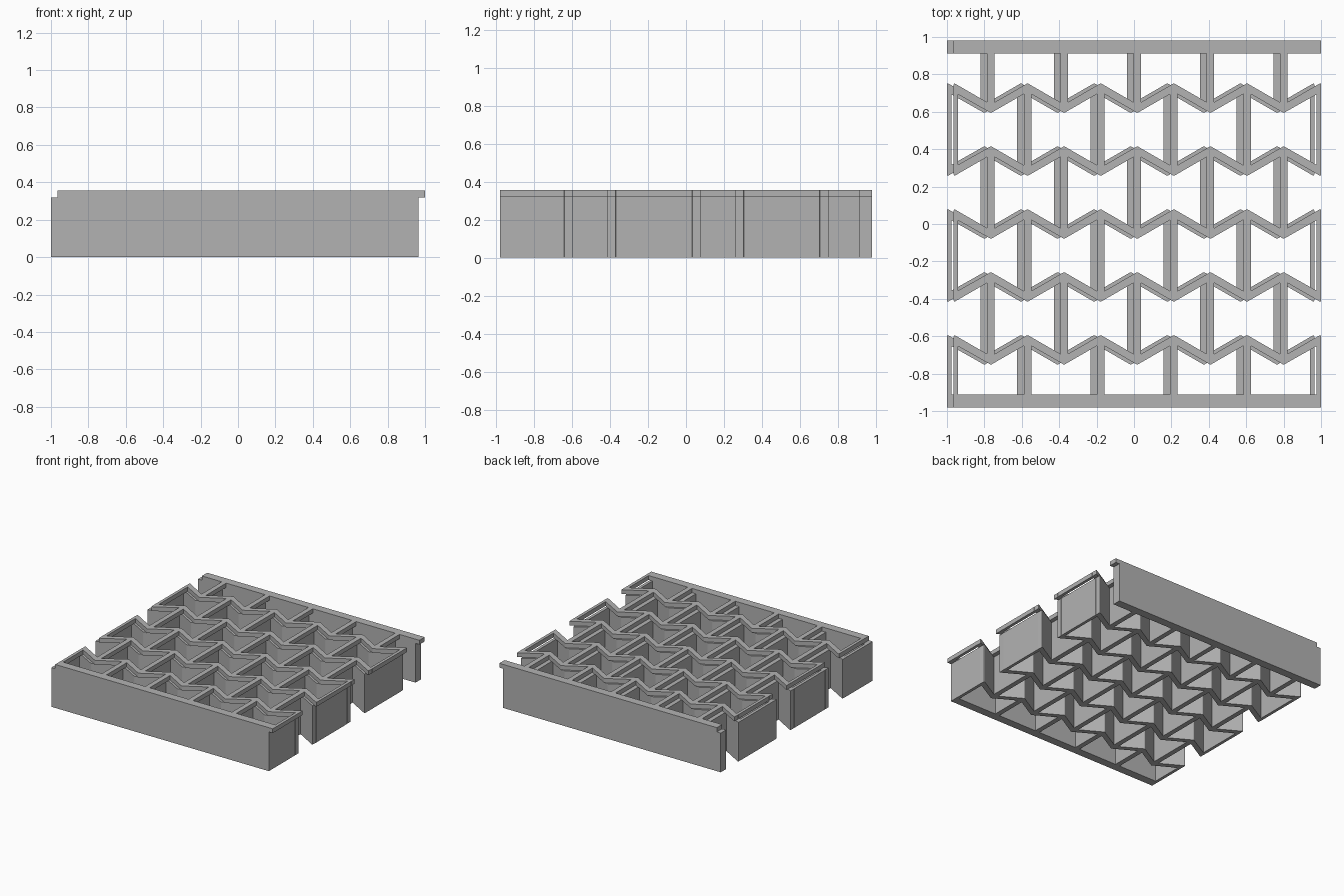
import bpy
import bmesh
import math

PITCH = 0.1956            # distance between neighbouring zigzag nodes
WALL = 0.04               # wall thickness
HALF_X = 0.9825           # half length of one layer
ROW = 0.3365              # distance between zigzag rows
SLOPE = math.tan(math.radians(30))
AMP = PITCH * SLOPE / 2
HALF_V = WALL / math.cos(math.radians(30)) / 2   # half strut thickness along y
BAR_IN, BAR_OUT = 0.912, 0.98
BLUNT = 0.003             # blunted zigzag tips
# name, bottom, top, sideways offset
LAYERS = (("body", 0.0, 0.32, -0.0175), ("lip", 0.32, 0.355, 0.0175))

cube = bpy.data.objects.get("Cube")
if cube:
    bpy.data.objects.remove(cube, do_unlink=True)

grey = bpy.data.materials.new("plain_grey")
grey.use_nodes = True
colour = (0.45, 0.45, 0.45, 1)
grey.diffuse_color = colour
grey.node_tree.nodes["Principled BSDF"].inputs["Base Color"].default_value = colour


def prism_object(name, outlines, z0, z1, dx):
    """Extrude a list of flat outlines upwards into one object."""
    bm = bmesh.new()
    for outline in outlines:
        face = bm.faces.new([bm.verts.new((x + dx, y, z0)) for x, y in outline])
        top = bmesh.ops.extrude_face_region(bm, geom=[face])["geom"]
        verts = [v for v in top if isinstance(v, bmesh.types.BMVert)]
        bmesh.ops.translate(bm, verts=verts, vec=(0, 0, z1 - z0))
    bmesh.ops.recalc_face_normals(bm, faces=bm.faces)
    mesh = bpy.data.meshes.new(name)
    bm.to_mesh(mesh)
    bm.free()
    mesh.materials.append(grey)
    obj = bpy.data.objects.new(name, mesh)
    bpy.context.collection.objects.link(obj)


def clip(x):
    return max(-HALF_X, min(HALF_X, x))


def sign(row, k):
    """+1 where the zigzag peaks, -1 where it dips."""
    return 1 if (row + k) % 2 == 0 else -1


def zigzag(row):
    """Outline of one zigzag strip, with blunt outer tips."""
    upper, lower = [], []
    for k in range(-5, 6):
        x, s = k * PITCH, sign(row, k + 5)
        y = row * ROW + s * AMP
        outer, inner = (upper, lower) if s > 0 else (lower, upper)
        tip = y + s * (HALF_V - BLUNT * SLOPE)
        outer += [(clip(x - BLUNT), tip), (clip(x + BLUNT), tip)]
        inner.append((clip(x * 1.01) if abs(k) == 5 else x, y - s * HALF_V))
    return upper + lower[::-1]


def wall(k, row_low, row_high):
    """Straight wall whose ends fit into the zigzag; None means an edge bar."""
    x = k * PITCH
    xs = sorted({clip(x - WALL / 2), x, clip(x + WALL / 2)})

    def end(row, side):
        if row is None:
            return [(px, -side * BAR_IN) for px in xs]
        y = row * ROW - side * (AMP - HALF_V)
        return [(px, y + side * abs(px - x) * SLOPE) for px in xs]

    return end(row_low, 1) + end(row_high, -1)[::-1]


for layer, z0, z1, dx in LAYERS:
    # Edge bars
    for name, s in (("front", -1), ("back", 1)):
        bar = [(-HALF_X, s * BAR_IN), (HALF_X, s * BAR_IN),
               (HALF_X, s * BAR_OUT), (-HALF_X, s * BAR_OUT)]
        prism_object(f"{name}_bar_{layer}", [bar], z0, z1, dx)
    # Zigzag strips
    for i, row in enumerate(range(-2, 3)):
        prism_object(f"zigzag_{i + 1}_{layer}", [zigzag(row)], z0, z1, dx)
    # Straight walls, staggered from gap to gap
    stops = [None, -2, -1, 0, 1, 2, None]
    for i, (low, high) in enumerate(zip(stops, stops[1:])):
        ks = [k for k in range(-5, 6) if (k + 5) % 2 == i % 2]
        prism_object(f"walls_{i + 1}_{layer}",
                     [wall(k, low, high) for k in ks], z0, z1, dx)
